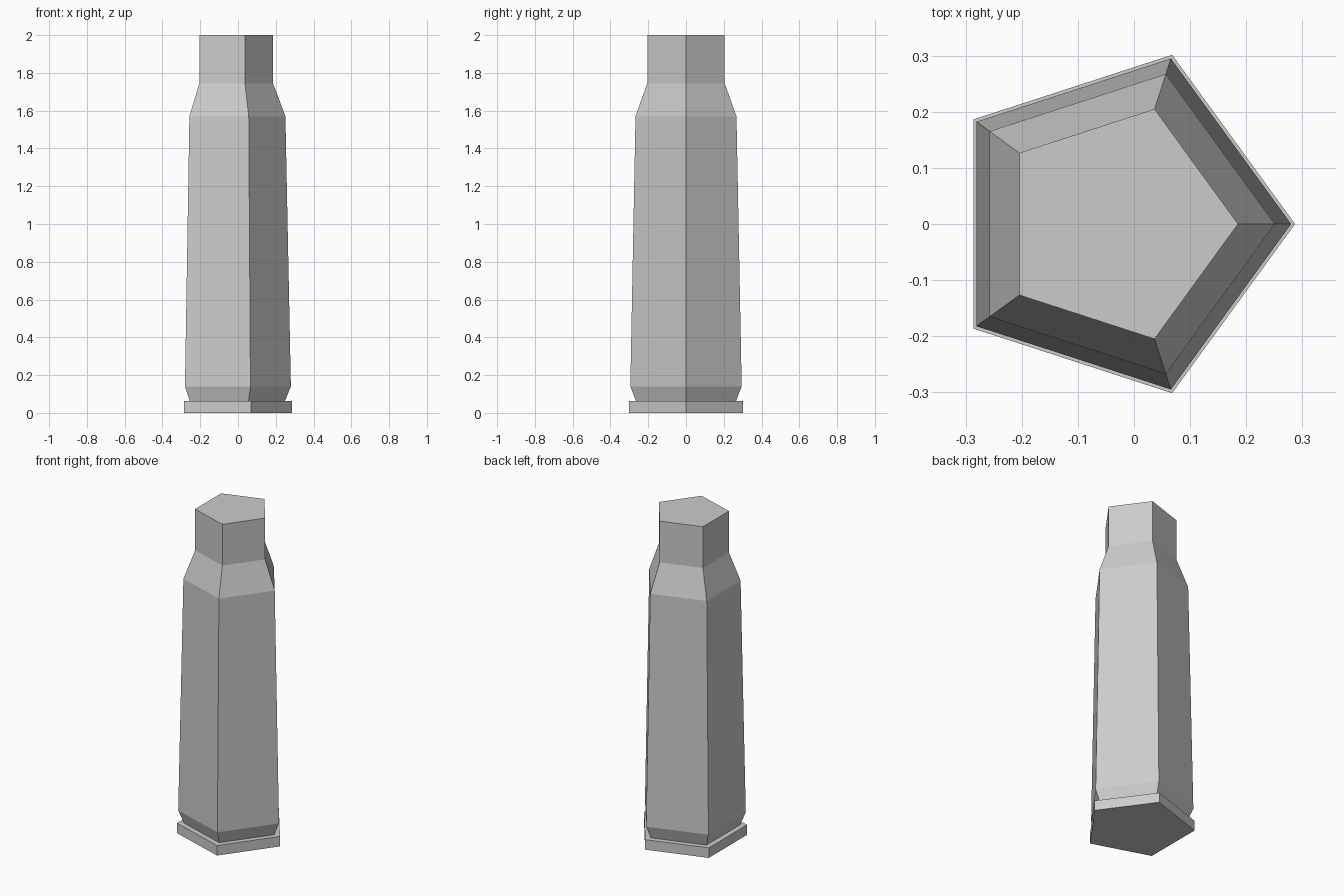
import bpy
import bmesh
from math import cos, sin, tau

if "Cube" in bpy.data.objects:
    bpy.data.objects.remove(bpy.data.objects["Cube"], do_unlink=True)

SIDES = 5
CENTRE_X = -0.03

# Single plain grey metal
metal = bpy.data.materials.new("grey_metal")
metal.use_nodes = True
colour = (0.6, 0.6, 0.6, 1.0)
metal.diffuse_color = colour
metal.node_tree.nodes["Principled BSDF"].inputs["Base Color"].default_value = colour


def lathe(name, profile):
    """Closed five-sided solid from (radius, height) pairs, bottom to top."""
    bm = bmesh.new()
    rings = [[bm.verts.new((CENTRE_X + r * cos(tau * i / SIDES),
                            r * sin(tau * i / SIDES), z))
              for i in range(SIDES)] for r, z in profile]
    for low, high in zip(rings, rings[1:]):
        for i in range(SIDES):
            j = (i + 1) % SIDES
            bm.faces.new((low[i], low[j], high[j], high[i]))
    bm.faces.new(rings[0][::-1])
    bm.faces.new(rings[-1])
    mesh = bpy.data.meshes.new(name)
    bm.to_mesh(mesh)
    bm.free()
    mesh.materials.append(metal)
    obj = bpy.data.objects.new(name, mesh)
    bpy.context.collection.objects.link(obj)
    return obj


# Rim, groove, tapered body, shoulder and neck as one continuous shell
lathe("cartridge_case", [
    (0.317, 0.0),     # rim bottom
    (0.317, 0.062),   # rim top
    (0.278, 0.062),   # groove
    (0.31, 0.14),     # body bottom
    (0.281, 1.57),    # body top
    (0.2155, 1.745),  # neck bottom
    (0.2155, 2.0),    # mouth
])
